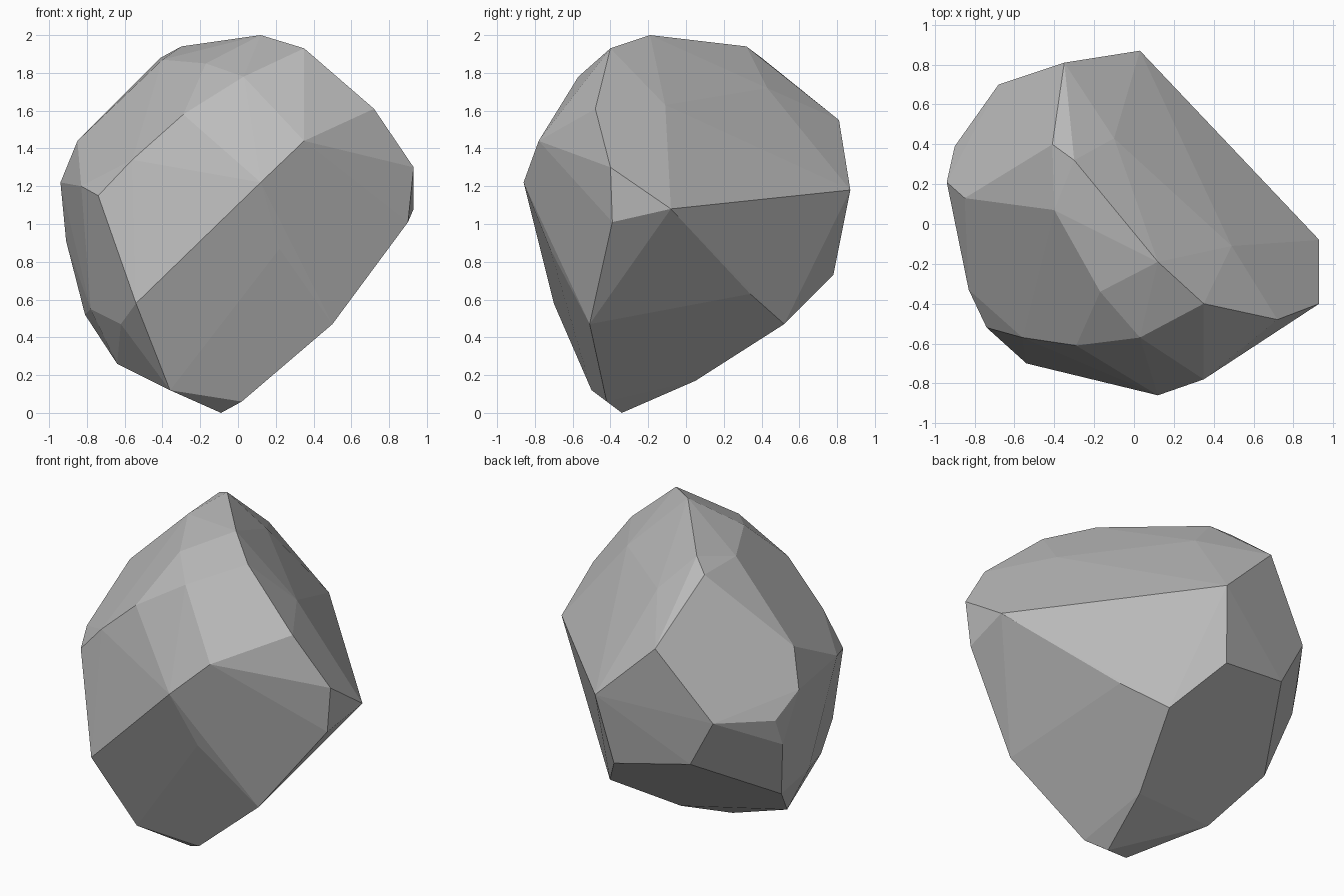
import bpy
import bmesh
from math import radians

# Remove the default object
default_cube = bpy.data.objects.get("Cube")
if default_cube:
    bpy.data.objects.remove(default_cube, do_unlink=True)


def make_material(name, colour):
    material = bpy.data.materials.new(name)
    material.use_nodes = True
    material.diffuse_color = colour
    shader = material.node_tree.nodes["Principled BSDF"]
    shader.inputs["Base Color"].default_value = colour
    return material


def make_chiselled_solid(name, corner_groups, material):
    """Wrap a tight faceted skin around groups of chiselled corners."""
    mesh = bpy.data.meshes.new(name)
    bm = bmesh.new()
    for group in corner_groups:
        for corner in group:
            bm.verts.new(corner)

    # Skin the corners and drop anything left inside
    hull = bmesh.ops.convex_hull(bm, input=bm.verts[:])
    inside = [item for item in hull["geom_interior"]
              if isinstance(item, bmesh.types.BMVert)]
    bmesh.ops.delete(bm, geom=inside, context="VERTS")

    # Merge nearly flat neighbours into broad facets
    bmesh.ops.dissolve_limit(bm, angle_limit=radians(2),
                             verts=bm.verts[:], edges=bm.edges[:])
    bmesh.ops.recalc_face_normals(bm, faces=bm.faces[:])
    for face in bm.faces:
        face.smooth = False
    bm.to_mesh(mesh)
    bm.free()

    mesh.materials.append(material)
    solid = bpy.data.objects.new(name, mesh)
    bpy.context.scene.collection.objects.link(solid)
    return solid


# Crown: the ridge and the gentle slopes around it
crown = [
    (.12, -.19, 2), (.35, -.4, 1.93), (.03, -.57, 1.78), (-.17, -.34, 1.85),
    (-.3, .32, 1.94), (-.41, .4, 1.88), (-.4, .07, 1.87),
    (.49, -.11, 1.63), (-.1, .43, 1.72),
]

# Shoulders: where the crown breaks into the sides
shoulders = [
    (.35, -.78, 1.44), (-.29, -.61, 1.58), (.72, -.48, 1.61),
    (-.56, -.57, 1.34), (-.85, .13, 1.44), (-.35, .81, 1.55),
]

# Belt: the widest corners
belt = [
    (.12, -.86, 1.22), (.93, -.4, 1.3), (.93, -.08, 1.08), (.9, -.39, 1.01),
    (-.74, -.52, 1.15), (-.83, -.33, 1.2), (-.94, .21, 1.22),
    (-.9, .39, 1.08), (-.91, .33, .91), (-.68, .7, 1.12), (.03, .87, 1.18),
]

# Flanks: the sides tapering inward below the belt
flanks = [
    (.22, -.72, .87), (.5, -.51, .47), (-.54, -.7, .58), (-.62, -.47, .47),
    (-.78, -.12, .55), (-.81, .2, .52), (-.52, .7, .82), (-.04, .78, .73),
    (.39, .34, .63), (.17, .52, .47),
]

# Foot: the small tilted underside
foot = [
    (.02, -.42, .06), (-.36, -.5, .12), (-.09, -.34, 0),
    (-.64, -.1, .26), (0, .05, .17),
]

stone_grey = make_material("stone_grey", (.5, .5, .5, 1))
make_chiselled_solid("boulder", [crown, shoulders, belt, flanks, foot], stone_grey)
